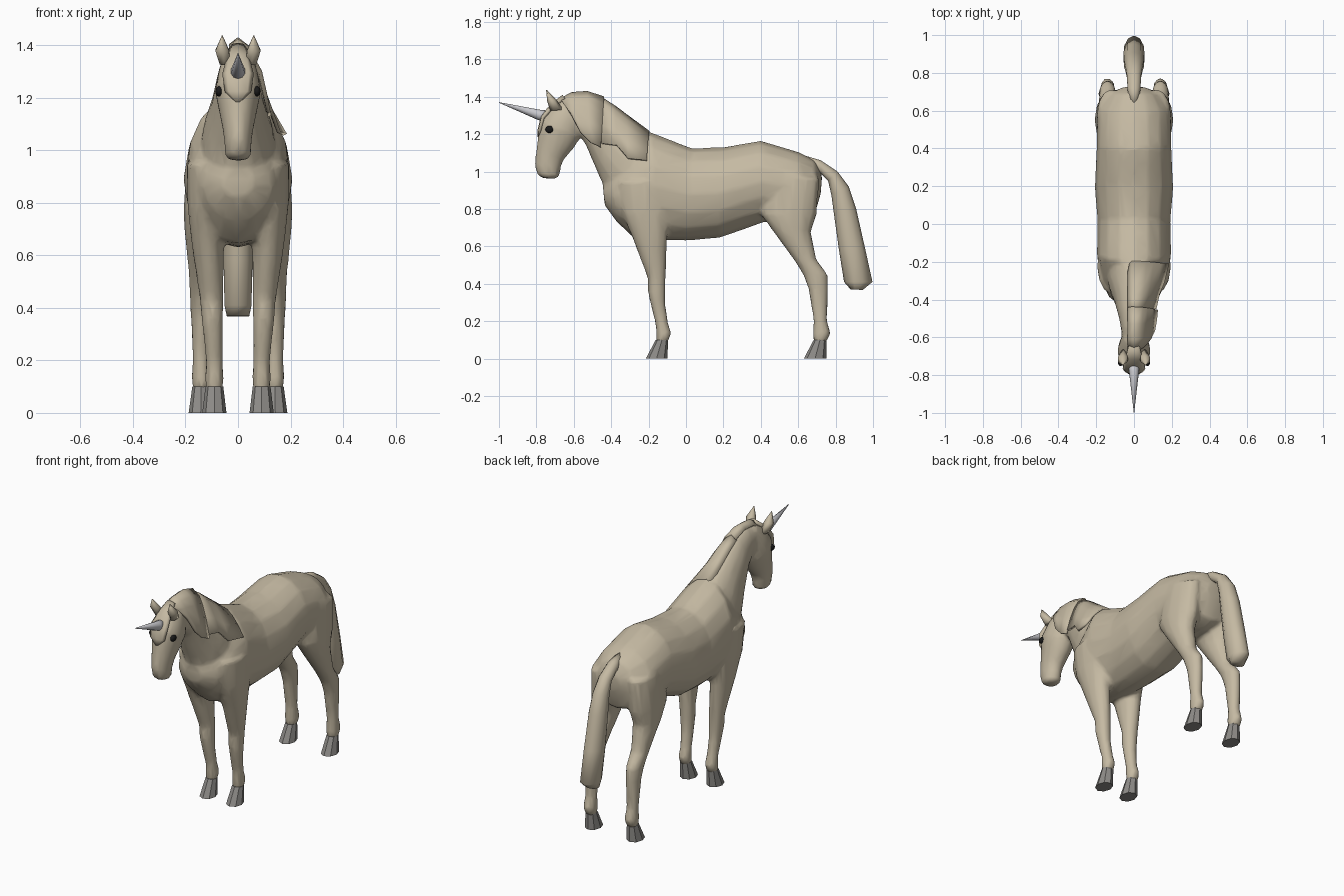
import bpy, bmesh, math
from mathutils import Vector


def material(name, rgb):
    m = bpy.data.materials.new(name)
    m.diffuse_color = (*rgb, 1)
    return m


COAT = material("beige coat", (0.56, 0.49, 0.365))
HOOF = material("grey hoof", (0.27, 0.26, 0.245))
HORN = material("silver horn", (0.58, 0.58, 0.61))
EYE = material("black eye", (0.01, 0.01, 0.01))


def tube(bm, rings, n=16, side=1):
    """Loft ellipses; ring = (y1, z1, y2, z2, half width, x centre)."""
    loops = []
    for r in rings:
        a, b = Vector((0, r[0], r[1])), Vector((0, r[2], r[3]))
        x = r[5] * side if len(r) > 5 else 0
        mid, half = (a + b) / 2 + Vector((x, 0, 0)), (a - b) / 2
        loops.append([bm.verts.new(mid + half * math.cos(t) + Vector((r[4] * math.sin(t), 0, 0)))
                      for t in (2 * math.pi * i / n for i in range(n))])
    faces = [bm.faces.new(loops[0]), bm.faces.new(loops[-1])]
    for p, q in zip(loops, loops[1:]):
        for i in range(n):
            j = (i + 1) % n
            faces.append(bm.faces.new((p[i], p[j], q[j], q[i])))
    bmesh.ops.recalc_face_normals(bm, faces=faces)


def finish(bm, name, mat, smooth=True):
    me = bpy.data.meshes.new(name)
    bm.to_mesh(me)
    bm.free()
    me.materials.append(mat)
    for p in me.polygons:
        p.use_smooth = smooth
    ob = bpy.data.objects.new(name, me)
    bpy.context.collection.objects.link(ob)
    return ob


def apply_all(ob):
    bpy.ops.object.select_all(action='DESELECT')
    bpy.context.view_layer.objects.active = ob
    ob.select_set(True)
    for m in list(ob.modifiers):
        bpy.ops.object.modifier_apply(modifier=m.name)
    for p in ob.data.polygons:
        p.use_smooth = True


def part(name, rings, mat, n=8, side=1, smooth=True):
    bm = bmesh.new()
    tube(bm, rings, n, side)
    return finish(bm, name, mat, smooth)


# Body volumes: torso, neck, head and legs
torso = [(.728, .98, .72, .88, .06), (.69, 1.06, .685, .76, .14), (.6, 1.105, .6, .73, .195),
         (.4, 1.165, .42, .73, .198), (.2, 1.13, .18, .645, .208), (.03, 1.125, 0, .63, .193),
         (-.2, 1.215, -.12, .63, .197), (-.3, 1.12, -.28, .645, .175),
         (-.4, 1.0, -.37, .73, .135), (-.445, .93, -.435, .82, .06)]
neck = [(-.03, 1.1, -.4, .85, .15), (-.2, 1.21, -.44, .92, .135), (-.33, 1.295, -.475, 1.0, .105),
        (-.45, 1.38, -.535, 1.14, .08), (-.55, 1.41, -.57, 1.19, .068), (-.66, 1.385, -.6, 1.2, .06)]
head = [(-.64, 1.4, -.54, 1.33, .055), (-.715, 1.35, -.56, 1.22, .077),
        (-.78, 1.27, -.565, 1.18, .088), (-.79, 1.2, -.6, 1.125, .075),
        (-.8, 1.12, -.655, 1.06, .06), (-.81, 1.04, -.67, 1.02, .052),
        (-.795, .985, -.675, .975, .05), (-.77, .965, -.70, .96, .035)]
front_leg = [(-.37, .95, -.08, .95, .075, .12), (-.345, .78, -.08, .78, .07, .122),
             (-.285, .64, -.1, .64, .062, .115), (-.205, .43, -.108, .43, .045, .1),
             (-.205, .36, -.11, .36, .042, .098), (-.19, .29, -.11, .29, .037, .095),
             (-.165, .19, -.095, .19, .032, .09), (-.16, .135, -.077, .135, .037, .09),
             (-.16, .085, -.097, .085, .033, .09)]
hind_leg = [(.43, .97, .715, .97, .075, .12), (.4, .77, .70, .77, .08, .128),
            (.465, .68, .668, .68, .07, .133), (.575, .53, .698, .53, .05, .138),
            (.625, .45, .758, .45, .045, .14), (.655, .37, .76, .37, .04, .14),
            (.682, .2, .755, .2, .033, .14), (.677, .135, .775, .135, .038, .14),
            (.683, .085, .75, .085, .033, .14)]
bm = bmesh.new()
for rings in (torso, neck, head):
    tube(bm, rings)
for s in (1, -1):
    tube(bm, front_leg, 12, s)
    tube(bm, hind_leg, 12, s)

# Fuse the volumes into one skin, then thin it out to a light mesh
body = finish(bm, "body", COAT)
m = body.modifiers.new("fuse", 'REMESH')
m.mode, m.voxel_size = 'VOXEL', .012
m = body.modifiers.new("soften", 'SMOOTH')
m.factor, m.iterations = .5, 6
m = body.modifiers.new("thin", 'DECIMATE')
m.ratio = .12
apply_all(body)

# Tail
part("tail", [(.62, 1.09, .68, .99, .03), (.72, 1.06, .725, .985, .036), (.81, 1.0, .76, .95, .04),
              (.87, .92, .778, .87, .048), (.91, .8, .79, .78, .055), (.955, .6, .818, .58, .058),
              (.997, .41, .845, .41, .054), (.945, .367, .88, .37, .045)], COAT, 10)


# Mane locks: sheets draped from the crest over the +x side
def lock(name, columns):
    bm = bmesh.new()
    cols = []
    for cy, cz, by, bz, bx in columns:
        col = [bm.verts.new((-.03, cy, cz - .025))]
        for t in (0, .12, .3, .6, 1):
            col.append(bm.verts.new((bx * math.sqrt(t), cy + (by - cy) * t, cz + (bz - cz) * t)))
        cols.append(col)
    for p, q in zip(cols, cols[1:]):
        for i in range(len(p) - 1):
            bm.faces.new((p[i], p[i + 1], q[i + 1], q[i]))
    bmesh.ops.recalc_face_normals(bm, faces=bm.faces)
    ob = finish(bm, name, COAT)
    m = ob.modifiers.new("thickness", 'SOLIDIFY')
    m.thickness, m.offset = .014, 0
    apply_all(ob)


lock("front_mane", [(-.67, 1.385, -.61, 1.3, .085), (-.61, 1.418, -.565, 1.21, .105),
                    (-.53, 1.424, -.51, 1.155, .115), (-.44, 1.395, -.455, 1.13, .12)])
lock("back_mane", [(-.45, 1.39, -.45, 1.15, .112), (-.38, 1.345, -.37, 1.14, .13),
                   (-.32, 1.3, -.31, 1.07, .155), (-.2, 1.212, -.21, 1.06, .18)])

# Forelock
part("forelock", [(-.66, 1.41, -.64, 1.38, .03), (-.72, 1.365, -.7, 1.34, .045),
                  (-.775, 1.3, -.755, 1.28, .06), (-.793, 1.225, -.77, 1.22, .05),
                  (-.793, 1.185, -.78, 1.185, .01)], COAT)

# Paired parts: ears, eyes and hooves
for s, tag in ((1, "right"), (-1, "left")):
    part("ear_" + tag, [(-.725, 1.325, -.655, 1.33, .022, .05), (-.742, 1.375, -.695, 1.385, .03, .06),
                        (-.748, 1.437, -.744, 1.437, .002, .06)], COAT, 6, s)
    bm = bmesh.new()
    bmesh.ops.create_icosphere(bm, subdivisions=2, radius=1)
    bmesh.ops.scale(bm, vec=(.014, .023, .02), verts=bm.verts)
    bmesh.ops.translate(bm, vec=(.072 * s, -.73, 1.225), verts=bm.verts)
    finish(bm, "eye_" + tag, EYE)
    part("front_hoof_" + tag, [(-.162, .1, -.095, .1, .034, .09), (-.215, 0, -.1, 0, .046, .09)],
         HOOF, 8, s, False)
    part("hind_hoof_" + tag, [(.683, .1, .75, .1, .034, .14), (.63, 0, .75, 0, .046, .142)],
         HOOF, 8, s, False)

# Horn
part("horn", [(-.725, 1.325, -.745, 1.265, .03), (-.78, 1.33, -.79, 1.275, .027),
              (-1, 1.371, -1, 1.368, .001)], HORN, 10)
